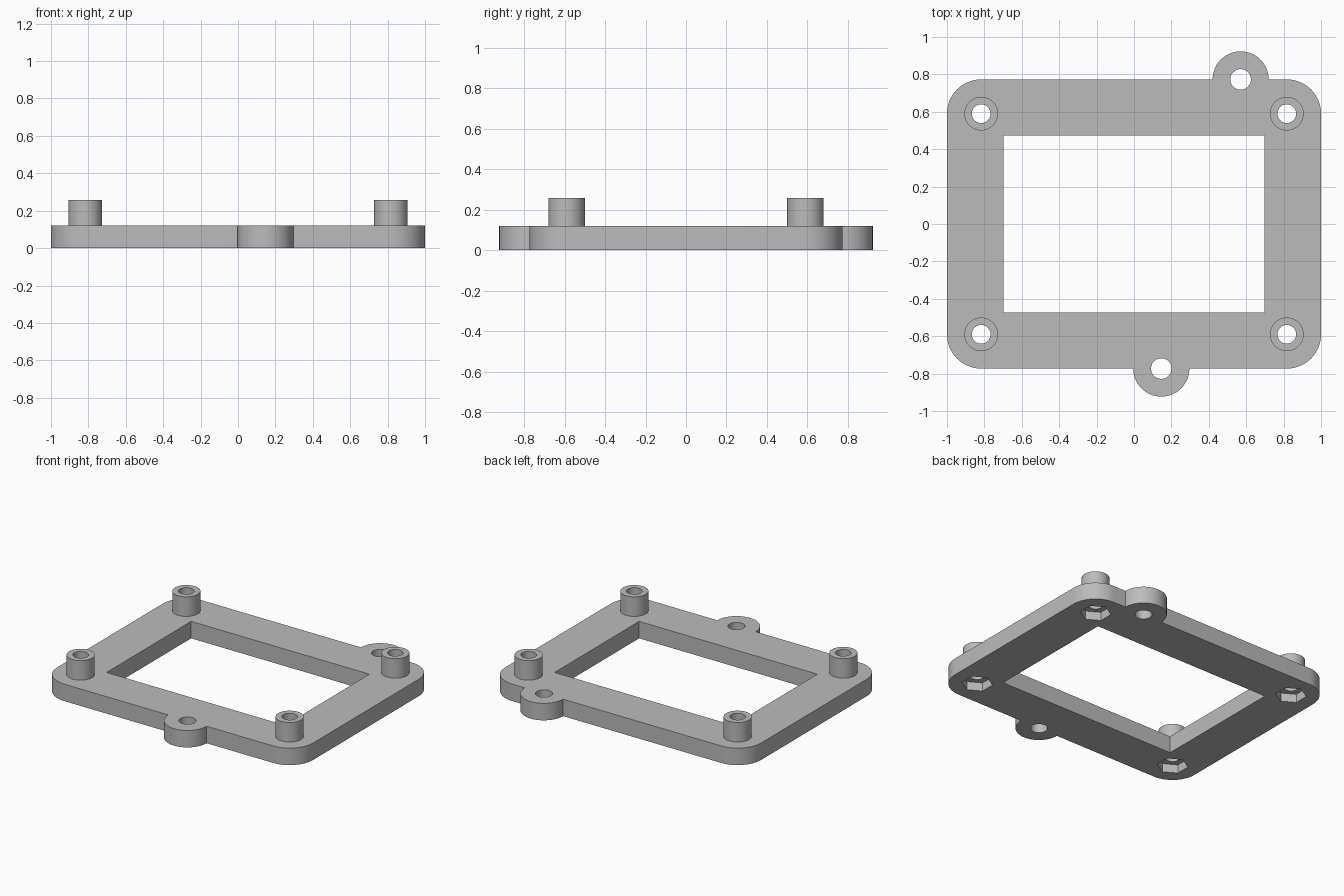
import bpy, bmesh
from math import sin, cos, pi, radians

if "Cube" in bpy.data.objects:
    bpy.data.objects.remove(bpy.data.objects["Cube"], do_unlink=True)

PLATE_TOP, POST_TOP = 0.12, 0.258
HALF_X, HALF_Y = 1.0, 0.773
POST_X, POST_Y = 0.817, 0.59
CORNER_R = HALF_X - POST_X
POST_R, BORE_R = 0.09, 0.05
EAR_R, EAR_BORE_R = 0.15, 0.055
NUT_R, NUT_DEPTH = 0.1, 0.06
BACK_EAR, FRONT_EAR = (0.57, HALF_Y), (0.146, -HALF_Y)
POSTS = {"front_right": (-1, -1), "front_left": (1, -1),
         "back_left": (1, 1), "back_right": (-1, 1)}

grey = bpy.data.materials.new("plain grey")
grey.use_nodes = True
grey.diffuse_color = (0.5, 0.5, 0.5, 1)
grey.node_tree.nodes["Principled BSDF"].inputs["Base Color"].default_value = (0.5, 0.5, 0.5, 1)


def arc(center, r, start, end, steps):
    """Points along an arc, angles in degrees."""
    angles = [radians(start + (end - start) * i / steps) for i in range(steps + 1)]
    return [(center[0] + r * cos(a), center[1] + r * sin(a)) for a in angles]


def ring(center, r, sides, turn=0):
    return arc(center, r, turn, turn + 360, sides)[:-1]


def make_object(name, bm):
    bmesh.ops.recalc_face_normals(bm, faces=bm.faces[:])
    mesh = bpy.data.meshes.new(name)
    bm.to_mesh(mesh)
    bm.free()
    mesh.materials.append(grey)
    obj = bpy.data.objects.new(name, mesh)
    bpy.context.collection.objects.link(obj)
    return obj


def prism(name, outline, z0, z1):
    bm = bmesh.new()
    base = bm.faces.new([bm.verts.new((x, y, z0)) for x, y in outline])
    top = bmesh.ops.extrude_face_region(bm, geom=[base], use_keep_orig=True)["geom"]
    moved = [v for v in top if isinstance(v, bmesh.types.BMVert)]
    bmesh.ops.translate(bm, verts=moved, vec=(0, 0, z1 - z0))
    return make_object(name, bm)


def smooth(obj):
    bpy.ops.object.select_all(action="DESELECT")
    obj.select_set(True)
    bpy.context.view_layer.objects.active = obj
    bpy.ops.object.shade_smooth_by_angle(angle=radians(30))


# Frame outline: rounded corners with a half-round ear on the front and back edges
outline = (arc((-POST_X, -POST_Y), CORNER_R, 180, 270, 16)
           + arc(FRONT_EAR, EAR_R, 180, 360, 32)
           + arc((POST_X, -POST_Y), CORNER_R, 270, 360, 16)
           + arc((POST_X, POST_Y), CORNER_R, 0, 90, 16)
           + arc(BACK_EAR, EAR_R, 0, 180, 32)
           + arc((-POST_X, POST_Y), CORNER_R, 90, 180, 16))
frame = prism("mounting_frame", outline, 0, PLATE_TOP)

# Cutters: window, ear holes, post bores and hexagonal nut pockets underneath
wx, wy = 0.697, 0.472
window = [(-wx, -wy), (wx, -wy), (wx, wy), (-wx, wy)]
cutters = [prism("window_cutter", window, -0.1, 0.3)]
for ear in (FRONT_EAR, BACK_EAR):
    cutters.append(prism("ear_hole_cutter", ring(ear, EAR_BORE_R, 48), -0.1, 0.3))
for sx, sy in POSTS.values():
    center = (sx * POST_X, sy * POST_Y)
    cutters.append(prism("bore_cutter", ring(center, BORE_R, 48), -0.1, 0.3))
    cutters.append(prism("nut_pocket_cutter", ring(center, NUT_R, 6, 30), -0.1, NUT_DEPTH))

for cutter in cutters:
    cutter.hide_render = True
    mod = frame.modifiers.new("cut", "BOOLEAN")
    mod.operation, mod.solver, mod.object = "DIFFERENCE", "EXACT", cutter

# Bake the cuts, then discard the cutters
graph = bpy.context.evaluated_depsgraph_get()
cut_mesh = bpy.data.meshes.new_from_object(frame.evaluated_get(graph))
frame.modifiers.clear()
frame.data = cut_mesh
for cutter in cutters:
    bpy.data.objects.remove(cutter, do_unlink=True)
smooth(frame)

# Hollow posts standing on the four corners
for name, (sx, sy) in POSTS.items():
    center = (sx * POST_X, sy * POST_Y)
    bm = bmesh.new()
    loops = []
    for r, z in ((POST_R, PLATE_TOP), (POST_R, POST_TOP), (BORE_R, POST_TOP), (BORE_R, PLATE_TOP)):
        loops.append([bm.verts.new((x, y, z)) for x, y in ring(center, r, 48)])
    for a, b in zip(loops, loops[1:]):
        for i in range(len(a)):
            bm.faces.new((a[i - 1], a[i], b[i], b[i - 1]))
    smooth(make_object(name + "_post", bm))
